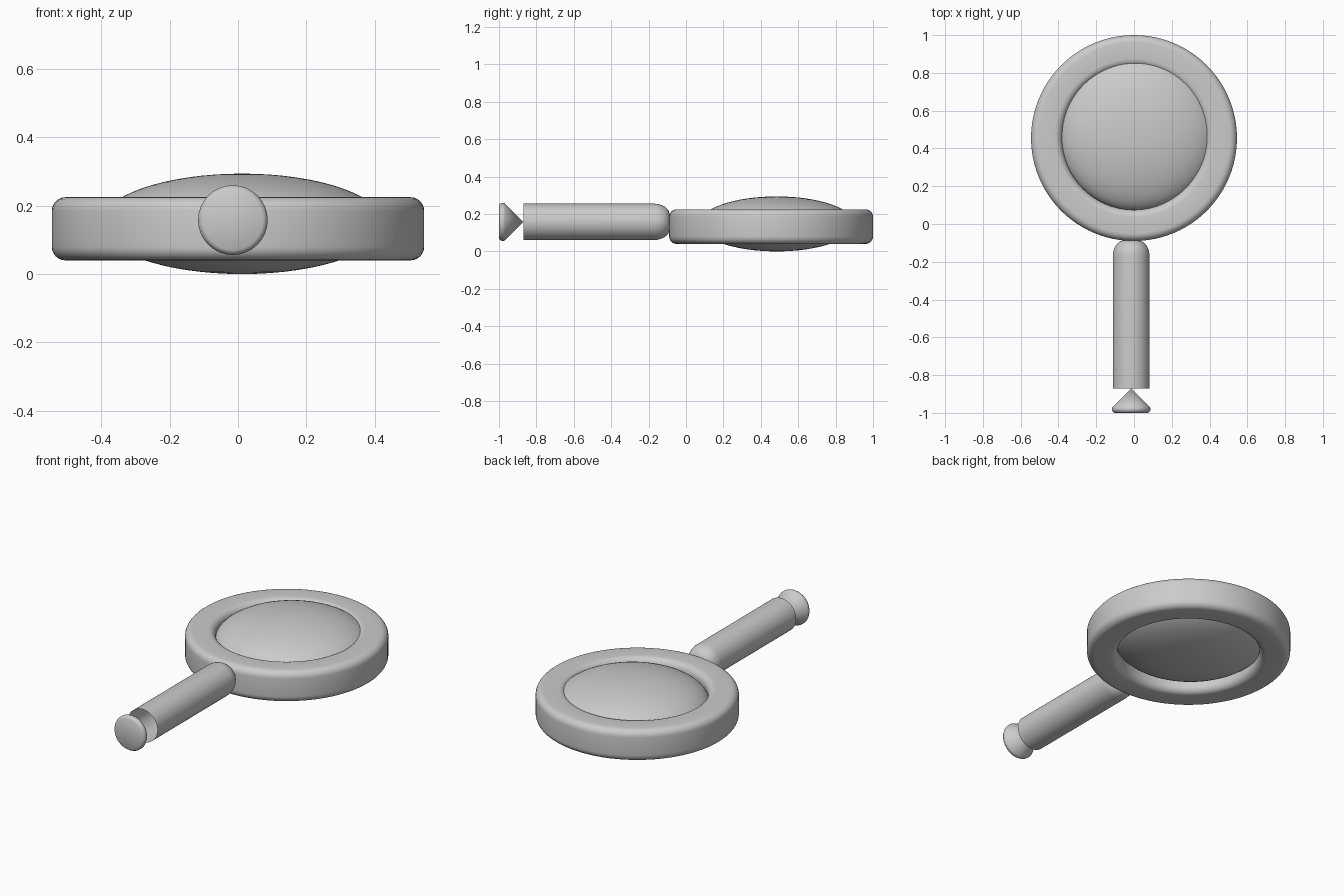
import bpy, bmesh, math
from mathutils import Matrix

if "Cube" in bpy.data.objects:
    bpy.data.objects.remove(bpy.data.objects["Cube"])


def lathe(name, profile, matrix, steps=64, closed=False, angle=35):
    """Spin a (radius, height) profile round its own z axis, then place it."""
    bm = bmesh.new()
    verts = [bm.verts.new((r, 0, h)) for r, h in profile]
    edges = [bm.edges.new(p) for p in zip(verts, verts[1:])]
    if closed:
        edges.append(bm.edges.new((verts[-1], verts[0])))
    bmesh.ops.spin(bm, geom=verts + edges, cent=(0, 0, 0), axis=(0, 0, 1),
                   angle=math.tau, steps=steps, use_merge=True)
    bmesh.ops.remove_doubles(bm, verts=bm.verts, dist=1e-5)
    bmesh.ops.recalc_face_normals(bm, faces=bm.faces)
    bm.transform(matrix)
    me = bpy.data.meshes.new(name)
    bm.to_mesh(me)
    bm.free()
    ob = bpy.data.objects.new(name, me)
    bpy.context.collection.objects.link(ob)
    bpy.ops.object.select_all(action='DESELECT')
    ob.select_set(True)
    bpy.context.view_layer.objects.active = ob
    bpy.ops.object.shade_smooth_by_angle(angle=math.radians(angle))
    return ob


def arc(cx, cy, rx, ry, start, end, n):
    """Points along an elliptical arc, angles in degrees."""
    pts = []
    for i in range(n + 1):
        a = math.radians(start + (end - start) * i / n)
        pts.append((cx + rx * math.cos(a), cy + ry * math.sin(a)))
    return pts


# Frame: rounded rectangular section swept round the lens
inner, outer, low, high, rad = 0.38, 0.545, 0.04, 0.225, 0.04
section = (arc(outer - rad, high - rad, rad, rad, 0, 90, 6)
           + arc(inner + rad, high - rad, rad, rad, 90, 180, 6)
           + arc(inner + rad, low + rad, rad, rad, 180, 270, 6)
           + arc(outer - rad, low + rad, rad, rad, 270, 360, 6))
lathe("frame_ring", section, Matrix.Translation((0, 0.455, 0)), 96, True)

# Lens: flattened ellipsoid, slightly off the ring centre
lens = [(max(r, 0), h) for r, h in arc(0, 0, 0.415, 0.147, -90, 90, 32)]
lathe("lens", lens, Matrix.Translation((0.012, 0.485, 0.147)), 96)

# Handle parts lie along y: local z becomes +y
along_y = Matrix.Translation((-0.015, 0, 0.158)) @ Matrix.Rotation(-math.pi / 2, 4, 'X')

# Handle: open tube with a rounded end against the ring
grip = [(0.097, -0.87)] + arc(0.037, -0.17, 0.06, 0.083, 0, 90, 8) + [(0, -0.087)]
lathe("handle", grip, along_y, 48)

# End knob: cone whose tip meets the open end of the handle
knob = [(0, -0.87), (0.098, -0.968), (0.102, -0.976), (0.102, -0.985),
        (0.096, -0.995), (0.088, -1.0), (0, -1.0)]
lathe("end_knob", knob, along_y, 32)
